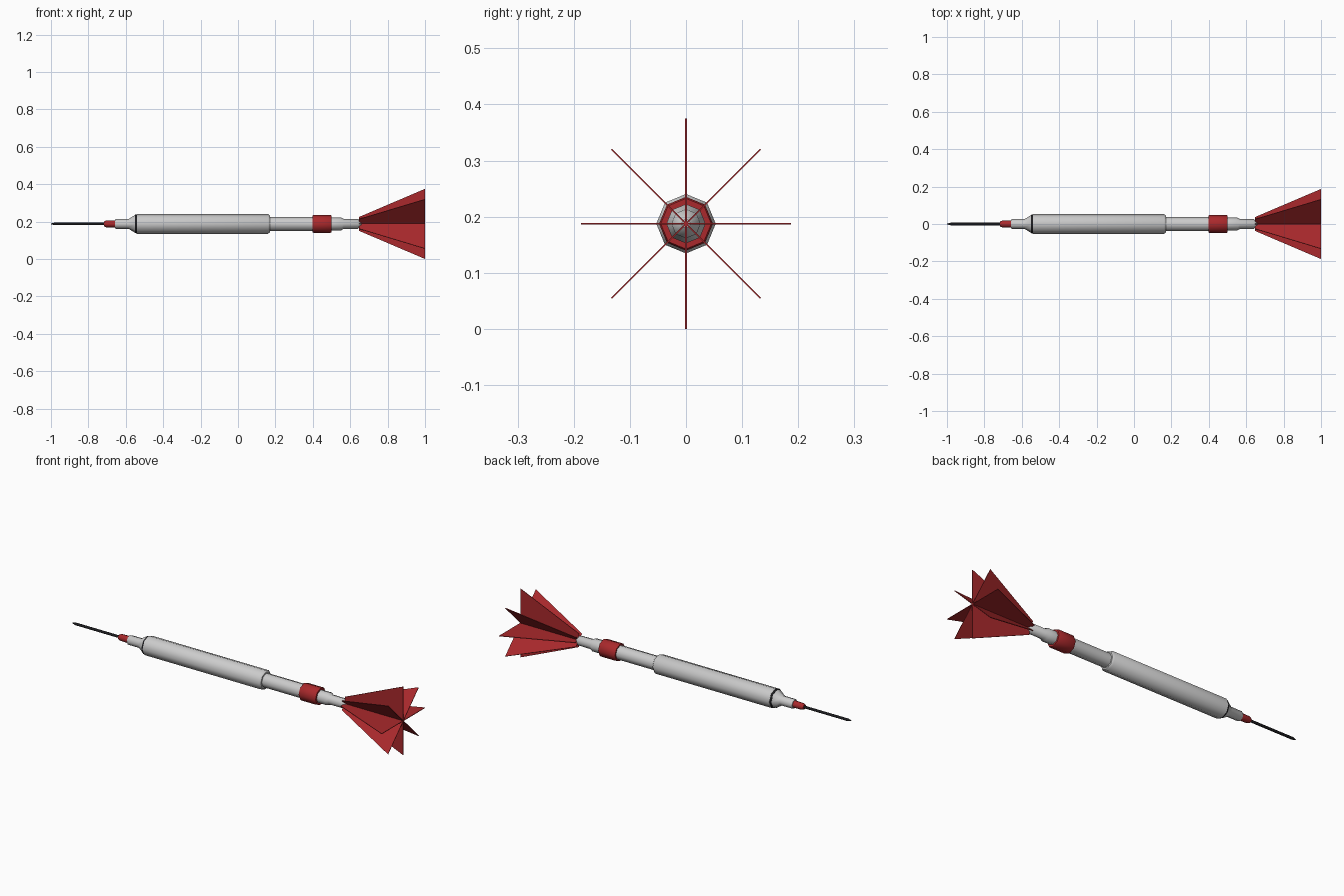
import bpy, bmesh
from math import pi, sin, cos, radians

if "Cube" in bpy.data.objects:
    bpy.data.objects.remove(bpy.data.objects["Cube"])

SIDES = 8
AXIS_Z = 0.1875


def material(name, rgb):
    m = bpy.data.materials.new(name)
    m.diffuse_color = (*rgb, 1)
    m.use_nodes = True
    m.node_tree.nodes["Principled BSDF"].inputs["Base Color"].default_value = m.diffuse_color
    return m


RED = material("red", (0.40, 0.022, 0.025))
BLACK = material("black", (0.012, 0.012, 0.014))


def add_object(name, bm, mat):
    bmesh.ops.recalc_face_normals(bm, faces=bm.faces[:])
    mesh = bpy.data.meshes.new(name)
    bm.to_mesh(mesh)
    bm.free()
    ob = bpy.data.objects.new(name, mesh)
    bpy.context.collection.objects.link(ob)
    ob.location.z = AXIS_Z
    if mat:
        mesh.materials.append(mat)
    return ob


def turned(name, profile, mat=None):
    """Eight-sided solid turned around the x axis from (x, radius) points."""
    bm = bmesh.new()
    rings = [[bm.verts.new((x, r * sin(2 * pi * i / SIDES), r * cos(2 * pi * i / SIDES)))
              for i in range(SIDES)] for x, r in profile]
    for a, b in zip(rings, rings[1:]):
        for i in range(SIDES):
            j = (i + 1) % SIDES
            bm.faces.new((a[i], a[j], b[j], b[i]))
    bm.faces.new(rings[0])
    bm.faces.new(rings[-1])
    ob = add_object(name, bm, mat)
    bpy.ops.object.select_all(action='DESELECT')
    bpy.context.view_layer.objects.active = ob
    ob.select_set(True)
    bpy.ops.object.shade_smooth_by_angle(angle=radians(46))


# Point and front end
turned("needle", [(-1.0, 0.002), (-0.98, 0.007), (-0.70, 0.007)], BLACK)
turned("tip_collar", [(-0.717, 0.013), (-0.705, 0.018), (-0.655, 0.019)], RED)
turned("nose", [(-0.657, 0.023), (-0.652, 0.026), (-0.585, 0.026), (-0.55, 0.048)])
turned("nose_ring", [(-0.55, 0.049), (-0.54, 0.051)], BLACK)

# Barrel and shaft
turned("barrel", [(-0.54, 0.053), (0.16, 0.053), (0.17, 0.046)])
turned("shaft", [(0.165, 0.038), (0.41, 0.038)])
turned("shaft_band", [(0.398, 0.045), (0.404, 0.048), (0.494, 0.048), (0.5, 0.045)], RED)
turned("shaft_tail", [(0.495, 0.035), (0.55, 0.035), (0.565, 0.027),
                      (0.642, 0.026), (0.66, 0.008)])

# Flight: eight thin fins around the axis
for k in range(8):
    bm = bmesh.new()
    outline = [(0.647, 0), (1.0, 0), (1.0, 0.1875), (0.647, 0.037)]
    face = bm.faces.new([bm.verts.new((x, -0.0015, r)) for x, r in outline])
    ext = bmesh.ops.extrude_face_region(bm, geom=[face])
    for v in ext["geom"]:
        if isinstance(v, bmesh.types.BMVert):
            v.co.y += 0.003
    fin = add_object(f"fin_{k + 1}", bm, RED)
    fin.rotation_euler.x = k * pi / 4
